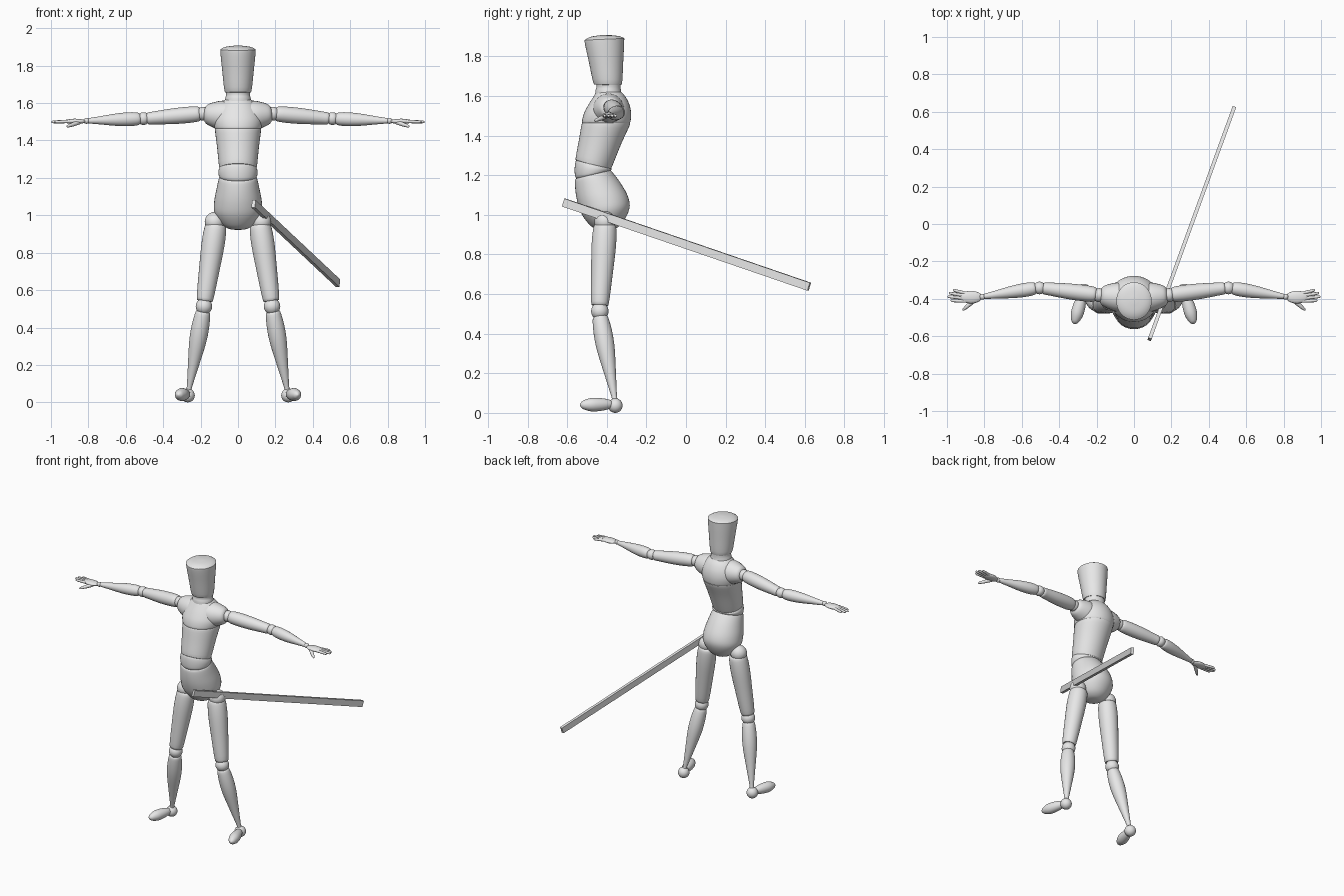
import bpy, bmesh, math
from mathutils import Vector, Matrix

if "Cube" in bpy.data.objects:
    bpy.data.objects.remove(bpy.data.objects["Cube"])

grey = bpy.data.materials.new("plain grey")
grey.diffuse_color = (0.8, 0.8, 0.8, 1)
grey.use_nodes = True
grey.node_tree.nodes["Principled BSDF"].inputs["Base Color"].default_value = grey.diffuse_color


def finish(name, bm, smooth=True):
    bmesh.ops.recalc_face_normals(bm, faces=bm.faces)
    me = bpy.data.meshes.new(name)
    bm.to_mesh(me)
    bm.free()
    me.materials.append(grey)
    ob = bpy.data.objects.new(name, me)
    bpy.context.collection.objects.link(ob)
    if smooth:
        bpy.ops.object.select_all(action='DESELECT')
        ob.select_set(True)
        bpy.context.view_layer.objects.active = ob
        bpy.ops.object.shade_smooth_by_angle(angle=math.radians(40))
    return ob


def smooth_rows(rows, steps=4):
    """Catmull-Rom interpolation through rows of numbers."""
    p = [rows[0]] + list(rows) + [rows[-1]]
    out = []
    for i in range(1, len(p) - 2):
        for k in range(steps):
            t = k / steps
            out.append([0.5 * (2 * b + (c - a) * t + (2 * a - 5 * b + 4 * c - d) * t * t
                               + (3 * b - a - 3 * c + d) * t ** 3)
                        for a, b, c, d in zip(p[i - 1], p[i], p[i + 1], p[i + 2])])
    return out + [list(rows[-1])]


def skin(name, rings):
    bm = bmesh.new()
    loops = [[bm.verts.new(v) for v in r] for r in rings]
    n = len(loops[0])
    for a, b in zip(loops, loops[1:]):
        for i in range(n):
            bm.faces.new((a[i], a[(i + 1) % n], b[(i + 1) % n], b[i]))
    bm.faces.new(loops[0])
    bm.faces.new(loops[-1])
    return finish(name, bm)


def body(name, rows, n=40):
    """Rings given as front z, front y, back z, back y, half width."""
    rings = []
    for zf, yf, zb, yb, hw in smooth_rows(rows):
        ring = []
        for i in range(n):
            a = 2 * math.pi * i / n
            s = math.sin(a)
            ring.append((hw * math.cos(a), (yf + yb) / 2 + s * (yb - yf) / 2,
                         (zf + zb) / 2 + s * (zb - zf) / 2))
        rings.append(ring)
    return skin(name, rings)


def limb(name, a, b, profile, n=24, steps=4):
    """Turned part from a to b; profile is (fraction, radius)."""
    a, b = Vector(a), Vector(b)
    q = (b - a).to_track_quat('Z', 'Y')
    rings = []
    for t, r in smooth_rows(profile, steps):
        c = a.lerp(b, t)
        rings.append([c + q @ Vector((r * math.cos(2 * math.pi * i / n),
                                      r * math.sin(2 * math.pi * i / n), 0)) for i in range(n)])
    return skin(name, rings)


def ball(name, c, r, scale=(1, 1, 1)):
    bm = bmesh.new()
    bmesh.ops.create_uvsphere(bm, u_segments=24, v_segments=14, radius=r,
                              matrix=Matrix.Translation(c) @ Matrix.Diagonal((*scale, 1)))
    return finish(name, bm)


# Head and neck
body("head", [(1.66, -.455, 1.66, -.335, .06), (1.667, -.468, 1.663, -.323, .072),
              (1.77, -.49, 1.77, -.317, .084), (1.868, -.511, 1.876, -.312, .094),
              (1.885, -.507, 1.893, -.315, .091), (1.9, -.475, 1.903, -.345, .062),
              (1.907, -.425, 1.908, -.395, .015)])
body("neck", [(1.59, -.46, 1.59, -.32, .073), (1.625, -.457, 1.625, -.328, .068),
              (1.645, -.452, 1.645, -.33, .064), (1.67, -.455, 1.67, -.33, .066)])

# Torso blocks
body("chest", [(1.462, -.515, 1.462, -.29, .118), (1.468, -.525, 1.468, -.281, .126),
               (1.51, -.516, 1.51, -.277, .132), (1.555, -.493, 1.555, -.285, .12),
               (1.595, -.468, 1.595, -.305, .096), (1.62, -.452, 1.62, -.328, .068)])
body("ribcage", [(1.276, -.55, 1.228, -.385, .094), (1.285, -.557, 1.235, -.377, .101),
                 (1.37, -.542, 1.36, -.326, .112), (1.455, -.527, 1.455, -.283, .123),
                 (1.463, -.52, 1.463, -.29, .118)])
body("waist", [(1.18, -.55, 1.222, -.385, .095), (1.195, -.56, 1.225, -.378, .102),
               (1.235, -.562, 1.23, -.375, .105), (1.27, -.557, 1.234, -.38, .1),
               (1.28, -.545, 1.236, -.39, .092)])
body("pelvis", [(1.184, -.55, 1.226, -.385, .094), (1.175, -.56, 1.218, -.374, .102),
                (1.12, -.558, 1.16, -.33, .115), (1.06, -.547, 1.09, -.292, .127),
                (1.0, -.525, 1.03, -.286, .126), (.95, -.487, .96, -.32, .09),
                (.928, -.455, .928, -.36, .05), (.922, -.42, .922, -.4, .01)])

for s, side in ((-1, "right"), (1, "left")):
    def at(x, y, z):
        return (s * x, y, z)

    # Arm
    limb(side + "_shoulder", at(.03, -.395, 1.53), at(.18, -.382, 1.542),
         [(0, .08), (.4, .078), (.7, .066), (.92, .05), (1, .03)])
    ball(side + "_shoulder_joint", at(.187, -.38, 1.543), .037)
    limb(side + "_upper_arm", at(.2, -.378, 1.543), at(.487, -.343, 1.517),
         [(0, .022), (.03, .038), (.2, .043), (.5, .042), (.85, .035), (.97, .032), (1, .022)])
    ball(side + "_elbow", at(.505, -.342, 1.517), .034)
    limb(side + "_forearm", at(.523, -.343, 1.516), at(.805, -.388, 1.505),
         [(0, .022), (.04, .033), (.2, .037), (.45, .033), (.75, .022), (.97, .014), (1, .01)])
    ball(side + "_wrist", at(.81, -.389, 1.505), .016)

    # Hand
    ball(side + "_palm", at(.872, -.391, 1.502), .06, (1, .56, .24))
    tips = ((.968, -.353), (.99, -.369), (.998, -.388), (.98, -.41))
    for k, (x, y) in enumerate(tips):
        limb(f"{side}_finger_{k + 1}", at(.9, -.37 - .014 * k, 1.502), at(x, y, 1.499),
             [(0, .009), (.5, .0085), (.92, .007), (1, .002)], 12, 2)
    limb(side + "_thumb", at(.85, -.405, 1.497), at(.917, -.462, 1.474),
         [(0, .012), (.5, .011), (.9, .007), (1, .002)], 12, 2)

    # Leg
    ball(side + "_hip", at(.125, -.41, .965), .053)
    limb(side + "_thigh", at(.118, -.408, .95), at(.178, -.435, .545),
         [(0, .04), (.03, .057), (.25, .062), (.6, .055), (.97, .045), (1, .035)])
    ball(side + "_knee", at(.182, -.435, .513), .044)
    limb(side + "_shin", at(.186, -.434, .487), at(.262, -.36, .07),
         [(0, .03), (.03, .04), (.2, .047), (.4, .045), (.7, .029), (.95, .015), (1, .014)])
    ball(side + "_ankle", at(.268, -.357, .037), .037)
    limb(side + "_foot", at(.273, -.37, .044), at(.32, -.535, .04),
         [(0, .01), (.08, .022), (.35, .032), (.65, .034), (.88, .023), (.97, .011), (1, .002)])

# Long flat stick
a, b = Vector((.083, -.617, 1.062)), Vector((.535, .622, .637))
d = (b - a).normalized()
side_dir = d.cross(Vector((0, 0, 1))).normalized()
up = side_dir.cross(d)
rot = Matrix((side_dir, d, up)).transposed().to_4x4()
bm = bmesh.new()
bmesh.ops.create_cube(bm, size=1, matrix=Matrix.Translation((a + b) / 2) @ rot
                      @ Matrix.Diagonal((.02, (b - a).length, .042, 1)))
finish("stick", bm, False)
